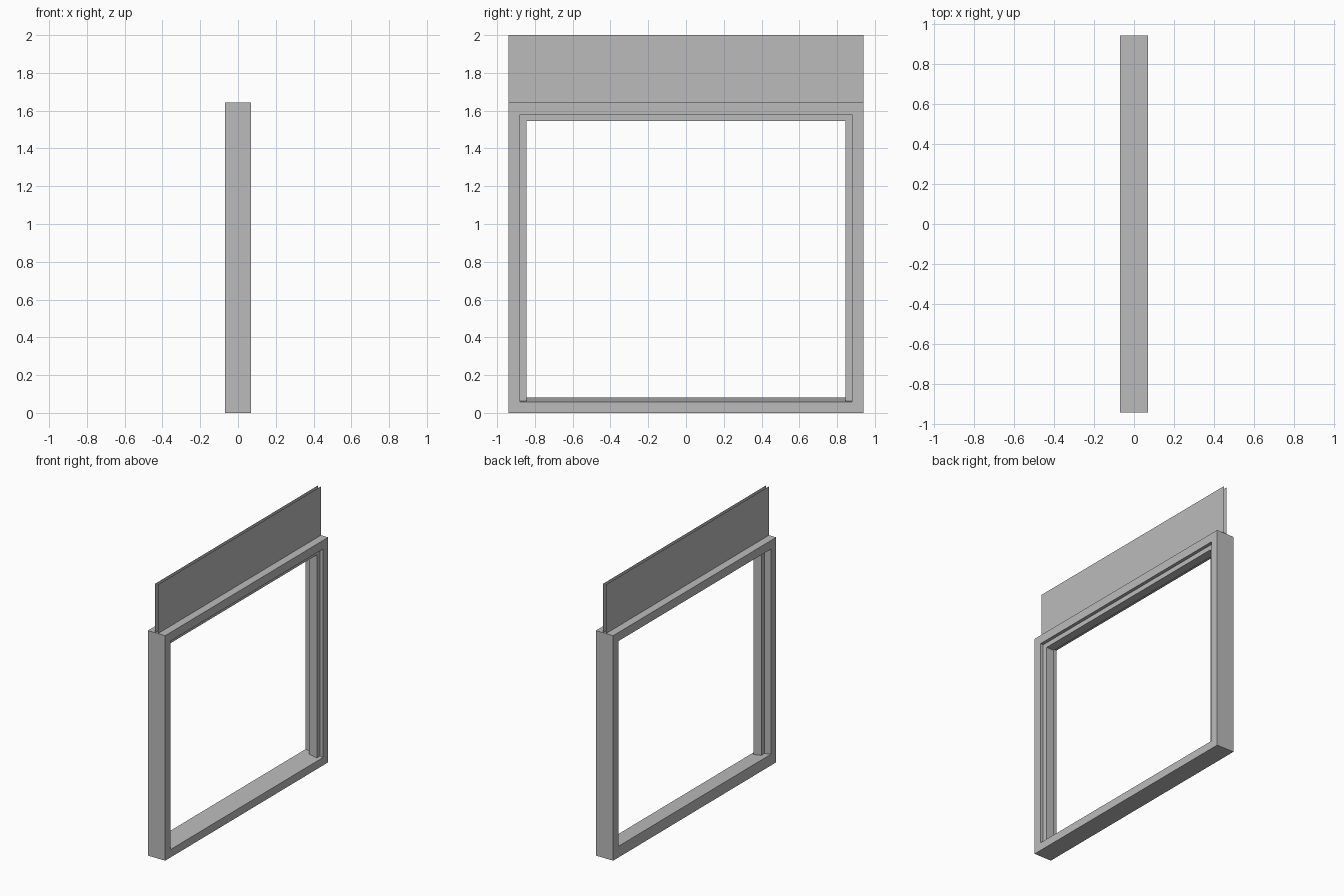
import bpy

if "Cube" in bpy.data.objects:
    bpy.data.objects.remove(bpy.data.objects["Cube"])

grey = bpy.data.materials.new("plain grey")
grey.diffuse_color = (0.5, 0.5, 0.5, 1)
grey.use_nodes = True
grey.node_tree.nodes["Principled BSDF"].inputs["Base Color"].default_value = grey.diffuse_color


def mesh_object(name, verts, faces):
    mesh = bpy.data.meshes.new(name)
    mesh.from_pydata(verts, [], faces)
    mesh.materials.append(grey)
    obj = bpy.data.objects.new(name, mesh)
    bpy.context.collection.objects.link(obj)
    return obj


def prism(name, profile, y0, y1):
    """Extrude an x-z profile (counter-clockwise seen from the front) along y."""
    n = len(profile)
    verts = [(x, y, z) for y in (y0, y1) for x, z in profile]
    faces = [tuple(range(n)), tuple(reversed(range(n, 2 * n)))]
    faces += [(i, i + n, (i + 1) % n + n, (i + 1) % n) for i in range(n)]
    return mesh_object(name, verts, faces)


def box(name, x0, x1, y0, y1, z0, z1):
    return prism(name, [(x0, z0), (x1, z0), (x1, z1), (x0, z1)], y0, y1)


D, W, IN, STOP = 0.07, 0.94, 0.88, 0.845   # half depth, half widths
S0, S1 = -0.017, 0.046                     # stop depth range

# Sill with a sloping top
prism("sill", [(-D, 0), (D, 0), (D, 0.058), (-D, 0.082)], -IN, IN)

# Header and its stop
box("header", -D, D, -IN, IN, 1.58, 1.643)
box("header_stop", S0, S1, -IN, IN, 1.545, 1.58)

# Jambs and their stops on both sides
for side, s in (("left", -1), ("right", 1)):
    box(side + "_jamb", -D, D, *sorted((s * IN, s * W)), 0, 1.643)
    box(side + "_stop", S0, S1, *sorted((s * STOP, s * IN)), 0.06, 1.545)

# Two paper-thin sheets standing on the header
for name, x, flip in (("back_sheet", -0.012, True), ("front_sheet", 0.012, False)):
    face = (0, 1, 2, 3)
    mesh_object(name, [(x, -W, 1.643), (x, W, 1.643), (x, W, 2), (x, -W, 2)],
                [face[::-1] if flip else face])
